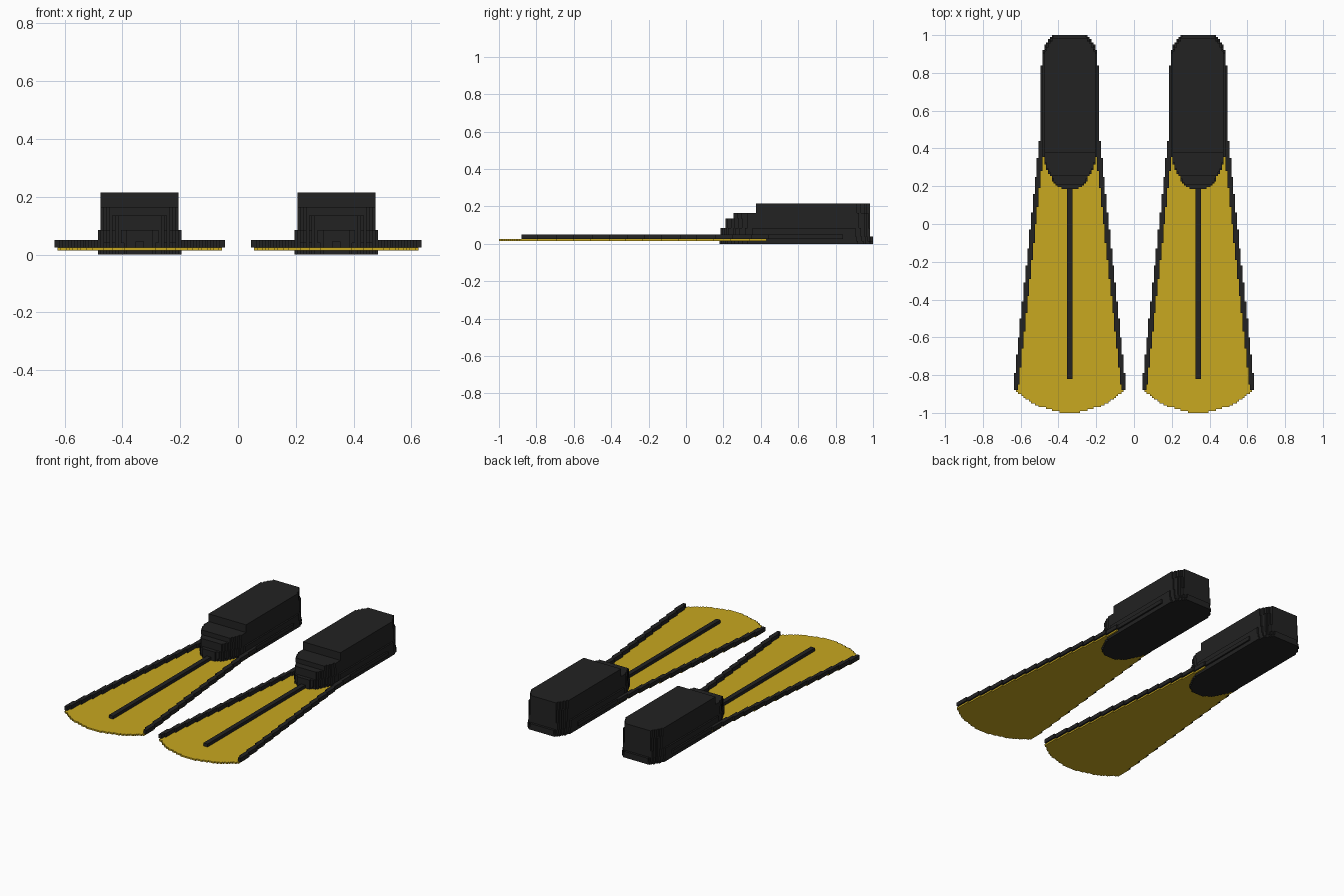
import bpy
import bmesh

CELL = 0.01      # size of the stair steps along every outline
CENTRE = 0.34    # sideways offset of each fin

cube = bpy.data.objects.get("Cube")
if cube:
    bpy.data.objects.remove(cube, do_unlink=True)


def material(name, colour):
    mat = bpy.data.materials.new(name)
    mat.use_nodes = True
    mat.diffuse_color = colour
    mat.node_tree.nodes["Principled BSDF"].inputs["Base Color"].default_value = colour
    return mat


black = material("black rubber", (0.016, 0.016, 0.016, 1))
yellow = material("yellow blade", (0.578, 0.392, 0.0144, 1))


def width_at(keys, y):
    """Half width at y, from (y, half width) keys."""
    for (ya, wa), (yb, wb) in zip(keys, keys[1:]):
        if y <= yb:
            return wa + (wb - wa) * max(0, y - ya) / (yb - ya)
    return keys[-1][1]


def stepped(keys, y0, y1):
    """Outline points rising from y0 to y1 in square steps."""
    points, last = [], None
    rows = max(1, round((y1 - y0) / CELL))
    for i in range(rows):
        y = y0 + (y1 - y0) * i / rows
        w = round(width_at(keys, y + CELL / 2) / CELL + 0.5) * CELL - CELL / 2
        if w != last:
            if last is not None:
                points.append((last, y))
            points.append((w, y))
            last = w
    return points + [(last, y1)]


def prism(name, points, z0, z1, mat, x):
    bm = bmesh.new()
    face = bm.faces.new([bm.verts.new((px + x, py, z0)) for px, py in points])
    top = bmesh.ops.extrude_face_region(bm, geom=[face])["geom"]
    bmesh.ops.translate(bm, vec=(0, 0, z1 - z0),
                        verts=[v for v in top if isinstance(v, bmesh.types.BMVert)])
    bmesh.ops.recalc_face_normals(bm, faces=bm.faces)
    mesh = bpy.data.meshes.new(name)
    bm.to_mesh(mesh)
    bm.free()
    mesh.materials.append(mat)
    obj = bpy.data.objects.new(name, mesh)
    bpy.context.collection.objects.link(obj)


def symmetric(keys, y0, y1):
    half = stepped(keys, y0, y1)
    return half + [(-w, y) for w, y in reversed(half)]


blade = [(-1, 0.03), (-0.98, 0.11), (-0.96, 0.18), (-0.92, 0.24),
         (-0.88, 0.29), (0.43, 0.15)]
rail_outer = [(-0.88, 0.30), (0.46, 0.158), (0.84, 0.15)]
foot = [(0.18, 0.04), (0.22, 0.09), (0.30, 0.13), (0.36, 0.148),
        (0.90, 0.148), (0.95, 0.13), (1.0, 0.09)]

# Foot pocket layers: name, toe y, heel y, bottom, top, inset
layers = [
    ("sole", 0.18, 1.0, 0, 0.015, 0),
    ("pocket_base", 0.185, 1.0, 0.015, 0.04, 0.005),
    ("pocket_lower", 0.185, 0.985, 0.04, 0.085, 0.005),
    ("pocket_middle", 0.21, 0.985, 0.085, 0.135, 0.008),
    ("pocket_upper", 0.255, 0.985, 0.135, 0.165, 0.008),
    ("pocket_top", 0.375, 0.985, 0.165, 0.215, 0.014),
]

for side, label in ((1, "left"), (-1, "right")):
    x = side * CENTRE
    prism(label + "_blade", symmetric(blade, -1, 0.43), 0.015, 0.025, yellow, x)

    # Centre rib
    prism(label + "_rib", symmetric([(-0.82, 0.012), (0.2, 0.012)], -0.82, 0.2),
          0.025, 0.045, black, x)

    # Raised rails along both edges
    outer = stepped(rail_outer, -0.88, 0.84)
    inner = stepped([(y, w - 0.027) for y, w in rail_outer], -0.88, 0.84)
    for edge, sign in (("outer", side), ("inner", -side)):
        points = [(sign * w, y) for w, y in outer + inner[::-1]]
        prism(f"{label}_{edge}_rail", points, 0.025, 0.05, black, x)

    # Stepped foot pocket
    for name, toe, heel, z0, z1, inset in layers:
        keys = [(y, w - inset) for y, w in foot]
        prism(f"{label}_{name}", symmetric(keys, toe, heel), z0, z1, black, x)
